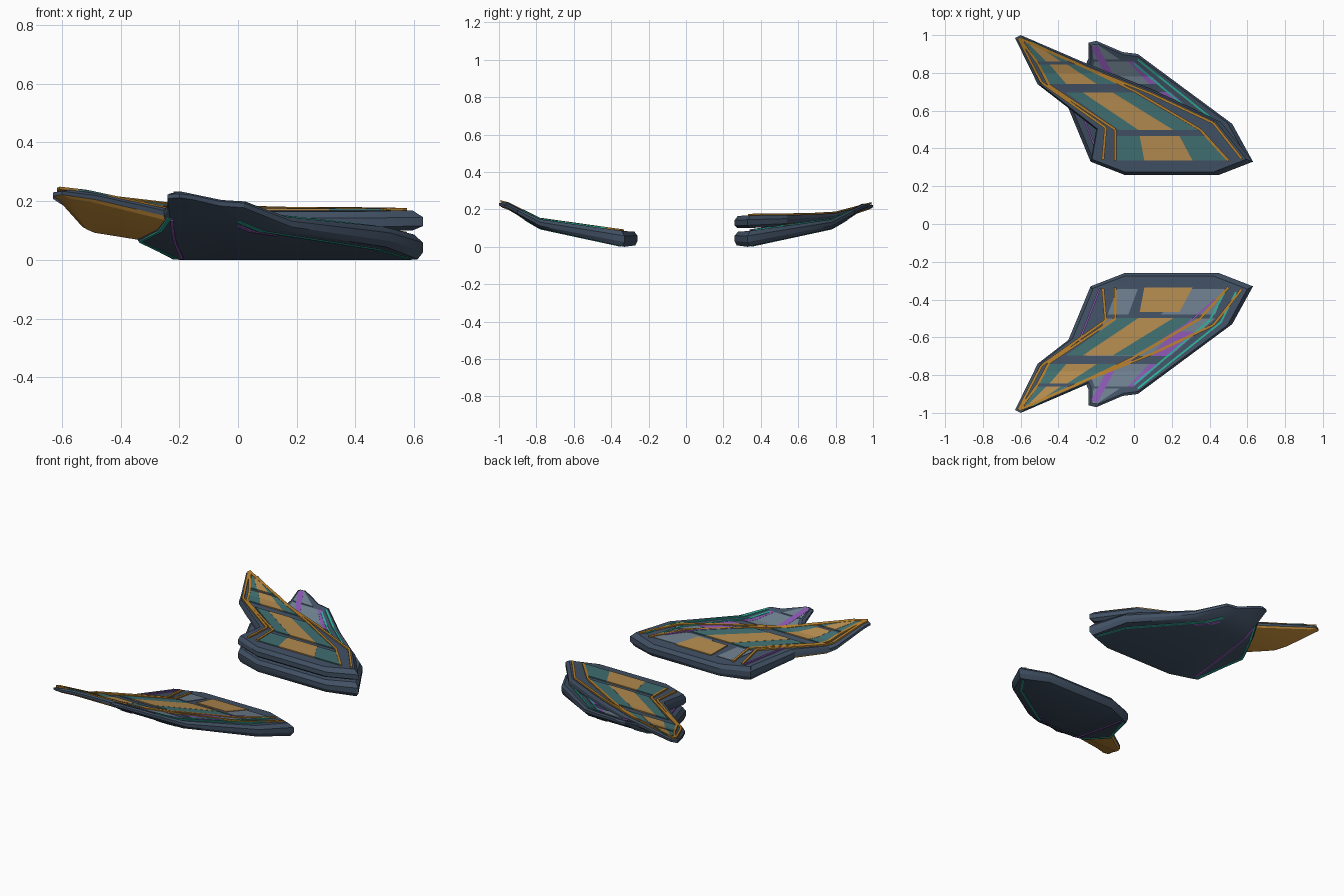
import bpy, bmesh, math
from mathutils import Vector

if "Cube" in bpy.data.objects:
    bpy.data.objects.remove(bpy.data.objects["Cube"])


def material(name, rgb):
    m = bpy.data.materials.new(name)
    m.use_nodes = True
    m.diffuse_color = (*rgb, 1)
    bsdf = m.node_tree.nodes["Principled BSDF"]
    bsdf.inputs["Base Color"].default_value = (*rgb, 1)
    bsdf.inputs["Roughness"].default_value = 0.6
    return m


SLATE = material("slate", (.052, .08, .125))
TEAL = material("teal panel", (.05, .155, .16))
AMBER = material("amber panel", (.44, .25, .075))
TRIM = material("orange trim", (.44, .205, .025))
GOLD = material("gold underside", (.60, .29, .045))
PURPLE = material("purple", (.25, .09, .43))
GREY = material("grey panel", (.15, .205, .26))
GREEN = material("green trim", (.025, .42, .31))

# Dihedral curves: (distance from centre, mid height, half thickness)
LOW = [(.26, .045, .036), (.33, .042, .042), (.78, .122, .025), (.95, .212, .018), (1.0, .228, .015)]
HIGH = [(.26, .128, .036), (.33, .130, .038), (.66, .142, .03), (.80, .158, .022), (1.0, .218, .015)]


def bend(curve, y):
    """Mid height and half thickness of the wing at distance y."""
    for (y0, *a), (y1, *b) in zip(curve, curve[1:]):
        if y <= y1 or y1 == curve[-1][0]:
            t = (y - y0) / (y1 - y0)
            return [p + (q - p) * t for p, q in zip(a, b)]


def finish(bm, name, curve, side, mats, lift, rule=None):
    """Cut along the bends, drape on the dihedral curve, mirror and link."""
    for y, *_ in curve[1:-1]:
        bmesh.ops.bisect_plane(bm, geom=bm.verts[:] + bm.edges[:] + bm.faces[:],
                               plane_co=(0, y, 0), plane_no=(0, 1, 0))
    for v in bm.verts:
        mid, half = bend(curve, v.co.y)
        v.co.z = lift(v.co.z, mid, half)
        v.co.y *= side
    bmesh.ops.recalc_face_normals(bm, faces=bm.faces)
    if rule:
        for f in bm.faces:
            f.material_index = rule(f)
    mesh = bpy.data.meshes.new(name)
    bm.to_mesh(mesh)
    bm.free()
    for m in mats:
        mesh.materials.append(m)
    ob = bpy.data.objects.new(name, mesh)
    bpy.context.collection.objects.link(ob)
    return ob


def body(name, outline, curve, side, keel, keel_scale, keel_end, tip_from):
    """Wing body with chamfered rims, lofted through four rings."""
    bm = bmesh.new()
    n = len(outline)
    c = sum((Vector(p) for p in outline), Vector((0, 0))) / n
    rings = []
    for level, scale, end in ((keel, keel_scale, keel_end), (-.4, 1, 1), (.4, 1, 1), (1, .95, 1)):
        pts = [c + (Vector(p) - c) * scale for p in outline]
        rings.append([bm.verts.new((p.x, min(p.y, end), level)) for p in pts])
    for a, b in zip(rings, rings[1:]):
        for i in range(n):
            bm.faces.new((a[i], a[(i + 1) % n], b[(i + 1) % n], b[i]))
    caps = [bm.faces.new(rings[0][::-1]), bm.faces.new(rings[-1])]
    bmesh.ops.triangulate(bm, faces=caps)

    def rule(f):
        outer = abs(f.calc_center_median().y) > tip_from
        return 1 if outer and f.normal.z < -.3 else 0

    ob = finish(bm, name, curve, side, [SLATE, GOLD],
                lambda w, mid, half: mid + w * half, rule)
    bpy.ops.object.select_all(action='DESELECT')
    ob.select_set(True)
    bpy.context.view_layer.objects.active = ob
    bpy.ops.object.shade_smooth_by_angle(angle=math.radians(25))


def plates(name, polys, curve, side, mat, height, face=1):
    """Thin plates lying on the top (face 1) or underside (face -1)."""
    bm = bmesh.new()
    for poly in polys:
        lo, hi = ([bm.verts.new((x, y, z)) for x, y in poly] for z in (0, 1))
        bm.faces.new(lo[::-1])
        bm.faces.new(hi)
        for i in range(len(poly)):
            j = (i + 1) % len(poly)
            bm.faces.new((lo[i], lo[j], hi[j], hi[i]))
    finish(bm, name, curve, side, [mat],
           lambda w, mid, half: mid + face * (half + (height if w > .5 else -.001)))


def ribbons(lines, width):
    """Quads following each polyline."""
    quads = []
    for points in lines:
        for a, b in zip(points, points[1:]):
            a, b = Vector(a), Vector(b)
            s = (b - a).normalized().orthogonal() * width / 2
            quads.append([a + s, a - s, b - s, b + s])
    return quads


def columns(rows, lo, hi):
    """Slice rows (y, left, right, y, left, right) between two fractions."""
    def mix(l, r, t):
        return l + (r - l) * t
    return [[(mix(l0, r0, lo), y0), (mix(l0, r0, hi), y0),
             (mix(l1, r1, hi), y1), (mix(l1, r1, lo), y1)]
            for y0, l0, r0, y1, l1, r1 in rows]


ROOT = [(-.23, .33), (-.05, .26), (.45, .26), (.63, .33)]
SWEPT = ROOT + [(.46, .54), (.10, .71), (-.24, .845), (-.60, 1.0), (-.63, .985), (-.51, .74), (-.20, .50)]
BROAD = ROOT + [(.52, .53), (.02, .90), (-.06, .91), (-.20, .97), (-.24, .96), (-.24, .88), (-.35, .62)]

# Panel rows from root to tip
SWEPT_ROOT = [(.335, -.09, .49, .465, -.09, .39)]
SWEPT_ROWS = [(.497, -.08, .34, .695, -.36, .0),
              (.74, -.45, -.08, .845, -.50, -.29),
              (.86, -.51, -.33, .965, -.58, -.53)]
BROAD_ROOT = [(.345, -.09, .02, .48, -.14, -.03), (.345, .28, .48, .48, .14, .43),
              (.50, -.15, .43, .57, -.185, .35)]
BROAD_ROWS = [(.57, -.185, .35, .70, -.25, .20)]
BROAD_TIP = [(.74, -.25, .14, .86, -.21, .0), (.87, -.215, -.05, .95, -.22, -.19)]

SWEPT_TRIM = [
    [(.57, .345), (.42, .535), (.09, .69), (-.25, .825), (-.61, .985)],
    [(.50, .335), (.35, .50), (.01, .70), (-.29, .845), (-.59, .975)],
    [(-.165, .34), (-.15, .51), (-.49, .75), (-.61, .98)],
    [(-.10, .335), (-.10, .50), (-.45, .735), (-.51, .85), (-.60, .975)],
]
BROAD_GREEN = [[(.54, .36), (.46, .52), (.02, .87)], [(.48, .36), (.40, .51), (.0, .85)]]
BROAD_PURPLE = [[(-.18, .34), (-.29, .62)], [(.43, .40), (.28, .53), (-.08, .76)]]
TIP_STRIPE = [[(-.21, .94), (-.12, .77)]]
KEEL_GREEN = [[(.58, .35), (.48, .49), (.0, .84)], [(-.21, .35), (-.332, .62), (-.232, .86)]]
KEEL_PURPLE = [[(-.19, .35), (-.215, .62), (-.225, .85)], [(.13, .72), (.0, .815)]]

for side, label, curve in ((1, "left", HIGH), (-1, "right", LOW)):
    def call(part):
        return f"{label}_{part}"

    # Swept wing with gold tip underside
    body(call("swept_wing"), SWEPT, curve, side, -.8, .95, 1, .6)
    all_rows = SWEPT_ROOT + SWEPT_ROWS
    plates(call("swept_centre_panels"), columns(all_rows, .25, .69), curve, side, AMBER, .007)
    side_rows = all_rows if side > 0 else SWEPT_ROWS
    plates(call("swept_side_panels"), columns(side_rows, 0, .25) + columns(side_rows, .69, 1),
           curve, side, TEAL, .006)
    plates(call("swept_trim"), ribbons(SWEPT_TRIM, .014), curve, side, TRIM, .0085)

    # Broad wing beneath or sharing the same level
    body(call("broad_wing"), BROAD, LOW, side, -1, .97, .87, 1)
    plates(call("broad_grey_panels"), columns(BROAD_ROOT, 0, 1) + columns(BROAD_ROWS, 0, .74)
           + columns(BROAD_TIP, 0, .85), LOW, side, GREY, .003)
    plates(call("broad_purple_panels"), columns(BROAD_ROWS, .74, .98)
           + columns(BROAD_TIP[:1], .85, 1) + ribbons(TIP_STRIPE, .035), LOW, side, PURPLE, .004)
    plates(call("broad_green_trim"), ribbons(BROAD_GREEN, .01), LOW, side, GREEN, .0065)
    plates(call("broad_purple_trim"), ribbons(BROAD_PURPLE, .01), LOW, side, PURPLE, .008)

    # Underside piping
    plates(call("underside_green_trim"), ribbons(KEEL_GREEN, .012), LOW, side, GREEN, .003, -1)
    plates(call("underside_purple_trim"), ribbons(KEEL_PURPLE, .011), LOW, side, PURPLE, .004, -1)
